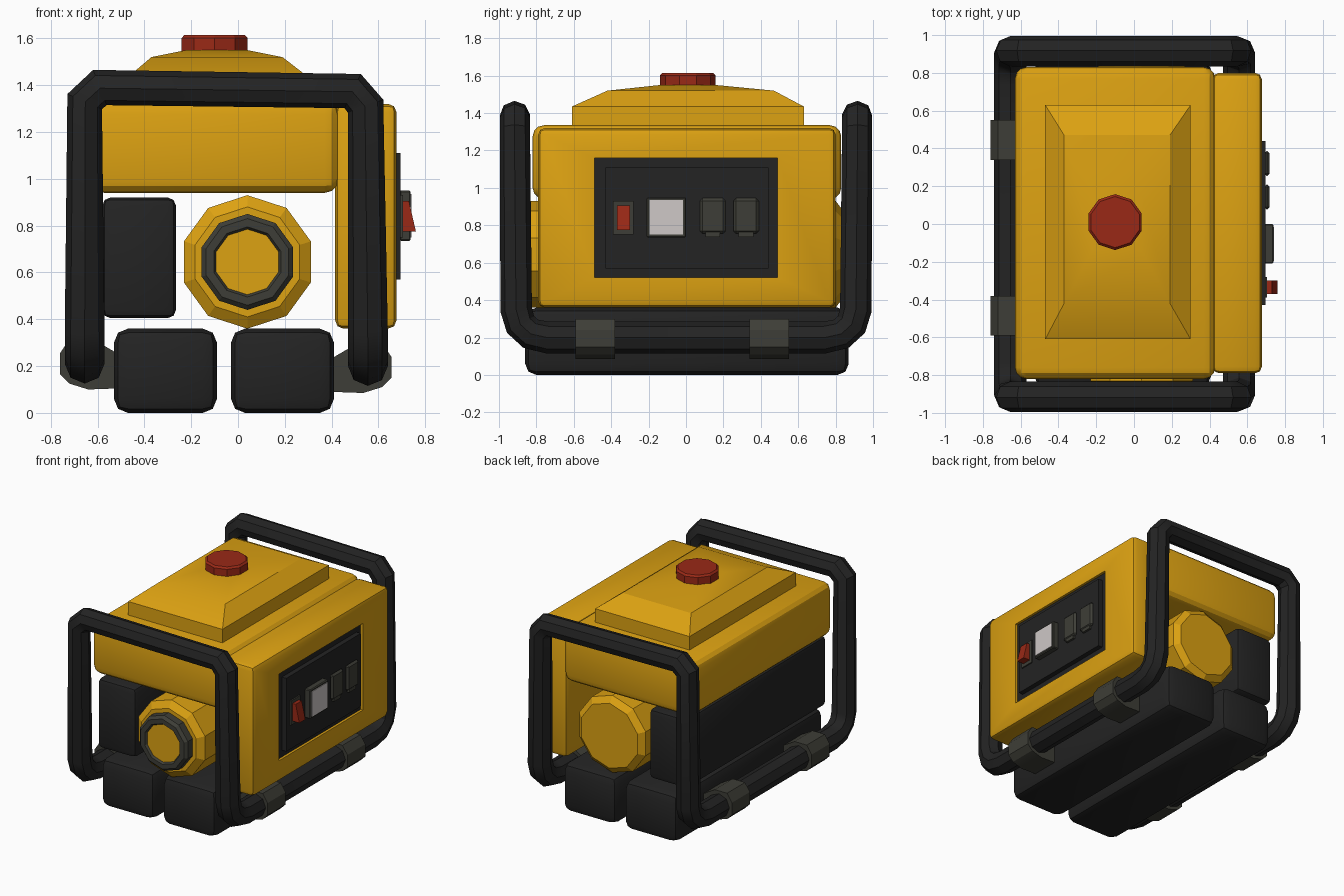
import bpy, bmesh, math
from mathutils import Vector

cube = bpy.data.objects.get("Cube")
if cube:
    bpy.data.objects.remove(cube, do_unlink=True)


def material(name, color):
    m = bpy.data.materials.new(name)
    m.use_nodes = True
    m.diffuse_color = (*color, 1)
    m.node_tree.nodes["Principled BSDF"].inputs["Base Color"].default_value = (*color, 1)
    return m


yellow = material("yellow paint", (.72, .36, .006))
black = material("black plastic", (.017, .017, .017))
grey = material("dark grey", (.048, .048, .038))
red = material("red", (.32, .022, .008))
white = material("pale display", (.62, .58, .57))


def finish(bm, name, mats, angle=28):
    bmesh.ops.recalc_face_normals(bm, faces=bm.faces)
    me = bpy.data.meshes.new(name)
    bm.to_mesh(me)
    bm.free()
    ob = bpy.data.objects.new(name, me)
    bpy.context.collection.objects.link(ob)
    for m in mats:
        me.materials.append(m)
    smooth(ob, angle)
    return ob


def smooth(ob, angle):
    bpy.ops.object.select_all(action='DESELECT')
    ob.select_set(True)
    bpy.context.view_layer.objects.active = ob
    bpy.ops.object.shade_smooth_by_angle(angle=math.radians(angle))


def box_mesh(xs, ys, zs, bevel=0, segments=2):
    bm = bmesh.new()
    bmesh.ops.create_cube(bm, size=1)
    for v in bm.verts:
        v.co = [(r[0] + r[1]) / 2 + c * (r[1] - r[0]) for r, c in zip((xs, ys, zs), v.co)]
    if bevel:
        bmesh.ops.bevel(bm, geom=bm.edges[:], offset=bevel, segments=segments,
                        profile=.5, affect='EDGES')
    return bm


def box(name, xs, ys, zs, mat, bevel=0, segments=2):
    return finish(box_mesh(xs, ys, zs, bevel, segments), name, [mat])


def loft(name, rings, mats, bands=None):
    """Skin a list of point rings; bands gives the material of each band and both caps."""
    bm = bmesh.new()
    vs = [[bm.verts.new(p) for p in ring] for ring in rings]
    n = len(vs[0])
    bands = bands or [0] * (len(rings) + 1)
    bm.faces.new(vs[0]).material_index = bands[0]
    for k, (a, b) in enumerate(zip(vs, vs[1:])):
        for i in range(n):
            j = (i + 1) % n
            bm.faces.new((a[i], a[j], b[j], b[i])).material_index = bands[k + 1]
    bm.faces.new(vs[-1]).material_index = bands[-1]
    return finish(bm, name, mats, 20)


def rect(x0, x1, y0, y1, z):
    return [(x0, y0, z), (x1, y0, z), (x1, y1, z), (x0, y1, z)]


def circle(n, r, point):
    return [point(r * math.sin(math.tau * i / n), r * math.cos(math.tau * i / n)) for i in range(n)]


# Fuel tank with raised top and cap
box("fuel_tank", (-.63, .43), (-.82, .83), (.94, 1.335), yellow, .06, 3)
loft("tank_raised_top", [rect(-.47, .3, -.61, .63, 1.3), rect(-.47, .3, -.61, .63, 1.435),
                         rect(-.37, .19, -.42, .47, 1.52), rect(-.22, .04, -.14, .16, 1.55)], [yellow])
loft("fuel_cap", [circle(10, r, lambda a, b, z=z: (-.1 + a, .01 + b, z))
                  for r, z in ((.148, 1.53), (.148, 1.602), (.135, 1.615))], [red])

# Control housing with a recessed panel in its outer face
bm = box_mesh((.415, .677), (-.79, .8), (.36, 1.32), .035, 2)
face = max(bm.faces, key=lambda f: f.calc_center_median().x)
bmesh.ops.inset_region(bm, faces=[face], thickness=.1)
for v in face.verts:
    v.co.y = math.copysign(.49, v.co.y)
    v.co.z = 1.16 if v.co.z > .84 else .52
bmesh.ops.inset_region(bm, faces=[face], thickness=.0005, depth=-.018)
face.material_index = 1
finish(bm, "control_housing", [yellow, black])
box("control_panel", (.65, .695), (-.43, .44), (.57, 1.11), black)

# Panel fittings
box("switch_base", (.69, .705), (-.39, -.28), (.75, .93), grey)
loft("rocker_switch", [[(.7, y, .905), (.73, y, .905), (.76, y, .775), (.7, y, .775)]
                       for y in (-.37, -.3)], [red])
box("display_frame", (.69, .738), (-.21, 0), (.735, .95), grey, .006, 1)
box("display", (.732, .742), (-.195, -.015), (.75, .935), white)
for y in (.143, .321):
    box("socket", (.69, .718), (y - .068, y + .068), (.755, .945), grey, .014, 1)
    box("socket_latch", (.69, .712), (y - .04, y + .04), (.738, .77), grey)

# Engine drum with recoil starter on the front
rings = ((-.925, .14), (-.94, .15), (-.94, .185), (-.92, .205), (-.865, .205),
         (-.865, .235), (-.83, .285), (-.6, .285), (.6, .285), (.8, .285), (.835, .24))
loft("engine_drum", [circle(10, r, lambda a, b, y=y: (.04 + a, y, .645 + b)) for y, r in rings],
     [yellow, grey], [0, 1, 1, 1, 1] + [0] * 7)

# Silencer and base runners
box("silencer", (-.58, -.265), (-.82, .82), (.405, .92), black, .035)
for x in (-.31, .19):
    box("base_runner", (x - .22, x + .22), (-.86, .87), (0, .36), black, .06)

# Tubular frame, one closed loop
end = [(-.655, .908, .35), (-.655, .915, 1.33), (-.59, .915, 1.39),
       (.49, .915, 1.375), (.545, .915, 1.31), (.555, .908, .35)]
foot = [(.885, .27), (.83, .22), (.74, .2)]
front = [(x, -y, z) for x, y, z in end]
path = (front + [(.555, -y, z) for y, z in foot] + [(.555, y, z) for y, z in reversed(foot)]
        + end[::-1] + [(-.655, y, z + .01) for y, z in foot]
        + [(-.655, -y, z + .01) for y, z in reversed(foot)])
curve = bpy.data.curves.new("tube_frame", 'CURVE')
curve.dimensions = '3D'
curve.bevel_depth = .085
curve.bevel_resolution = 2
spline = curve.splines.new('POLY')
spline.points.add(len(path) - 1)
for p, co in zip(spline.points, path):
    p.co = (*co, 1)
    p.radius = .95 if co[2] > 1 else 1
spline.use_cyclic_u = True
curve.materials.append(black)
frame = bpy.data.objects.new("tube_frame", curve)
bpy.context.collection.objects.link(frame)
bpy.ops.object.select_all(action='DESELECT')
frame.select_set(True)
bpy.context.view_layer.objects.active = frame
bpy.ops.object.convert(target='MESH')
smooth(bpy.context.object, 30)

# Clamps joining the frame to the runners
outline = [(.105, .09), (.105, .03), (.06, -.02), (0, -.015), (-.16, .01), (-.16, -.11),
           (-.02, -.115), (.07, -.075)]
outline = [(.1, .04), (.06, .1), (-.04, .1), (-.16, .03), (-.16, -.11), (-.02, -.115),
           (.06, -.09), (.1, -.05)]
for side, cx, cz in ((1, .555, .2), (-1, -.66, .215)):
    for y in (-.485, .445):
        loft("frame_clamp", [[(cx + side * a, yy, cz + b) for a, b in outline]
                             for yy in (y - .105, y + .105)], [grey])
